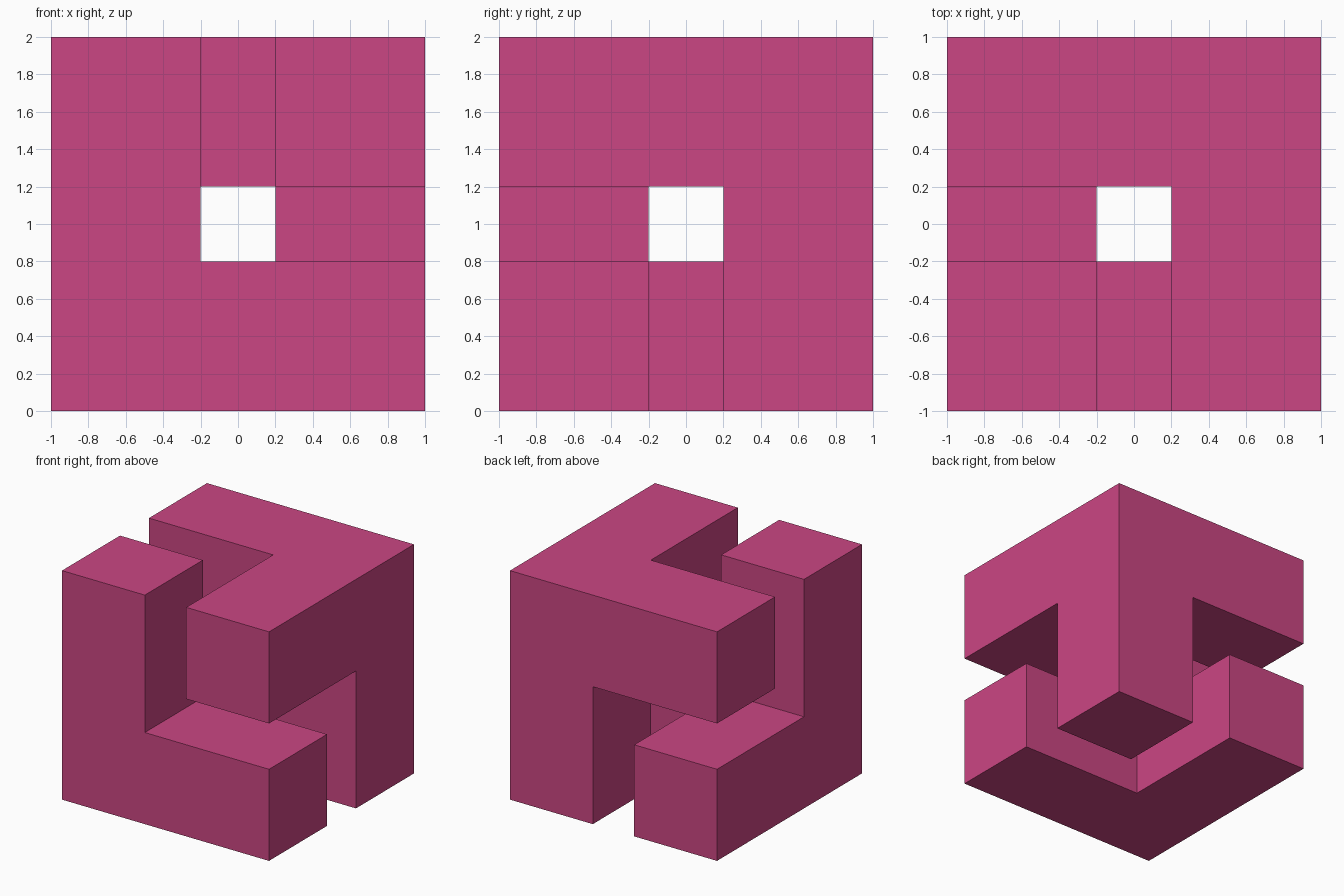
import bpy
import bmesh
from mathutils import Matrix, Vector

cube = bpy.data.objects.get("Cube")
if cube:
    bpy.data.objects.remove(cube, do_unlink=True)

HALF = 1.0    # half the overall cube
THICK = 0.8   # thickness of every arm

# Single flat colour
pink = bpy.data.materials.new("pink")
pink.use_nodes = True
colour = (0.597, 0.061, 0.227, 1.0)
pink.diffuse_color = colour
pink.node_tree.nodes["Principled BSDF"].inputs["Base Color"].default_value = colour


def corner_piece(name, side):
    """Corner block with three square arms growing towards +/- x, y and z."""
    bm = bmesh.new()
    offset = -side * (HALF - THICK / 2)
    centre = Vector((offset, offset, offset + HALF))
    bmesh.ops.create_cube(bm, size=THICK, matrix=Matrix.Translation(centre))
    bm.normal_update()

    # Extrude the three inward faces into arms
    inward = [f for f in bm.faces if sum(f.normal) * side > 0]
    directions = [f.normal.copy() for f in inward]
    ends = bmesh.ops.extrude_discrete_faces(bm, faces=inward)["faces"]
    for end, direction in zip(ends, directions):
        bmesh.ops.translate(bm, verts=end.verts, vec=direction * (2 * HALF - THICK))

    # Merge coplanar faces so each side is one clean flat face
    bmesh.ops.dissolve_limit(bm, angle_limit=0.01, verts=bm.verts, edges=bm.edges)
    bmesh.ops.recalc_face_normals(bm, faces=bm.faces)

    mesh = bpy.data.meshes.new(name)
    bm.to_mesh(mesh)
    bm.free()
    mesh.materials.append(pink)
    bpy.context.collection.objects.link(bpy.data.objects.new(name, mesh))


# Two interlocking pieces, each the point reflection of the other
corner_piece("lower_corner_piece", 1)
corner_piece("upper_corner_piece", -1)
